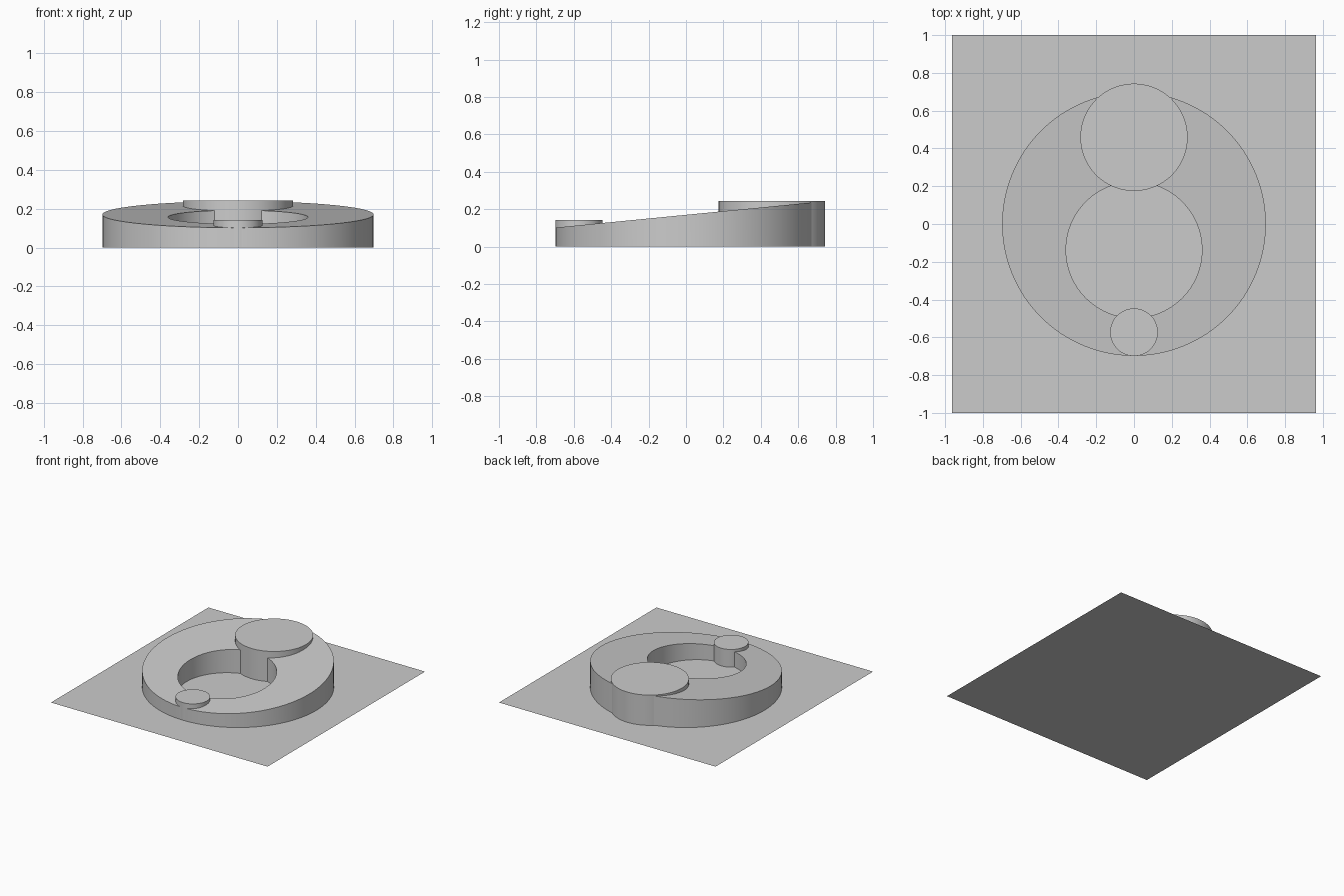
import bpy, bmesh
from math import cos, sin, pi, radians

if "Cube" in bpy.data.objects:
    bpy.data.objects.remove(bpy.data.objects["Cube"])

SEG = 128


def finish(bm, name):
    bmesh.ops.recalc_face_normals(bm, faces=bm.faces)
    mesh = bpy.data.meshes.new(name)
    bm.to_mesh(mesh)
    bm.free()
    ob = bpy.data.objects.new(name, mesh)
    bpy.context.collection.objects.link(ob)
    bpy.context.view_layer.objects.active = ob
    ob.select_set(True)
    bpy.ops.object.shade_smooth_by_angle(angle=radians(30))
    ob.select_set(False)
    return ob


def slope(y):
    return 0.17 + 0.098 * y


def circle(bm, cy, r, height):
    verts = []
    for i in range(SEG):
        a = 2 * pi * i / SEG
        y = cy + r * sin(a)
        verts.append(bm.verts.new((r * cos(a), y, height(y))))
    return verts


def bridge(bm, a, b):
    for i in range(SEG):
        j = (i + 1) % SEG
        bm.faces.new((a[i], a[j], b[j], b[i]))


def disc(name, cy, r, top):
    bm = bmesh.new()
    low = circle(bm, cy, r, lambda y: 0)
    high = circle(bm, cy, r, lambda y: top)
    bridge(bm, low, high)
    bm.faces.new(high)
    bm.faces.new(low[::-1])
    return finish(bm, name)


# Thin base sheet
bm = bmesh.new()
bm.faces.new([bm.verts.new((x, y, 0)) for x, y in
              ((-0.963, -1), (0.963, -1), (0.963, 1), (-0.963, 1))])
finish(bm, "base_sheet")

# Sloped ring with an off-centre hole
bm = bmesh.new()
loops = [circle(bm, 0, 0.698, lambda y: 0),
         circle(bm, 0, 0.698, slope),
         circle(bm, -0.137, 0.36, slope),
         circle(bm, -0.137, 0.36, lambda y: 0)]
for i in range(4):
    bridge(bm, loops[i], loops[(i + 1) % 4])
finish(bm, "sloped_ring")

# Round pillars at the high and low ends
disc("large_pillar", 0.459, 0.284, 0.243)
disc("small_pillar", -0.573, 0.126, 0.142)
